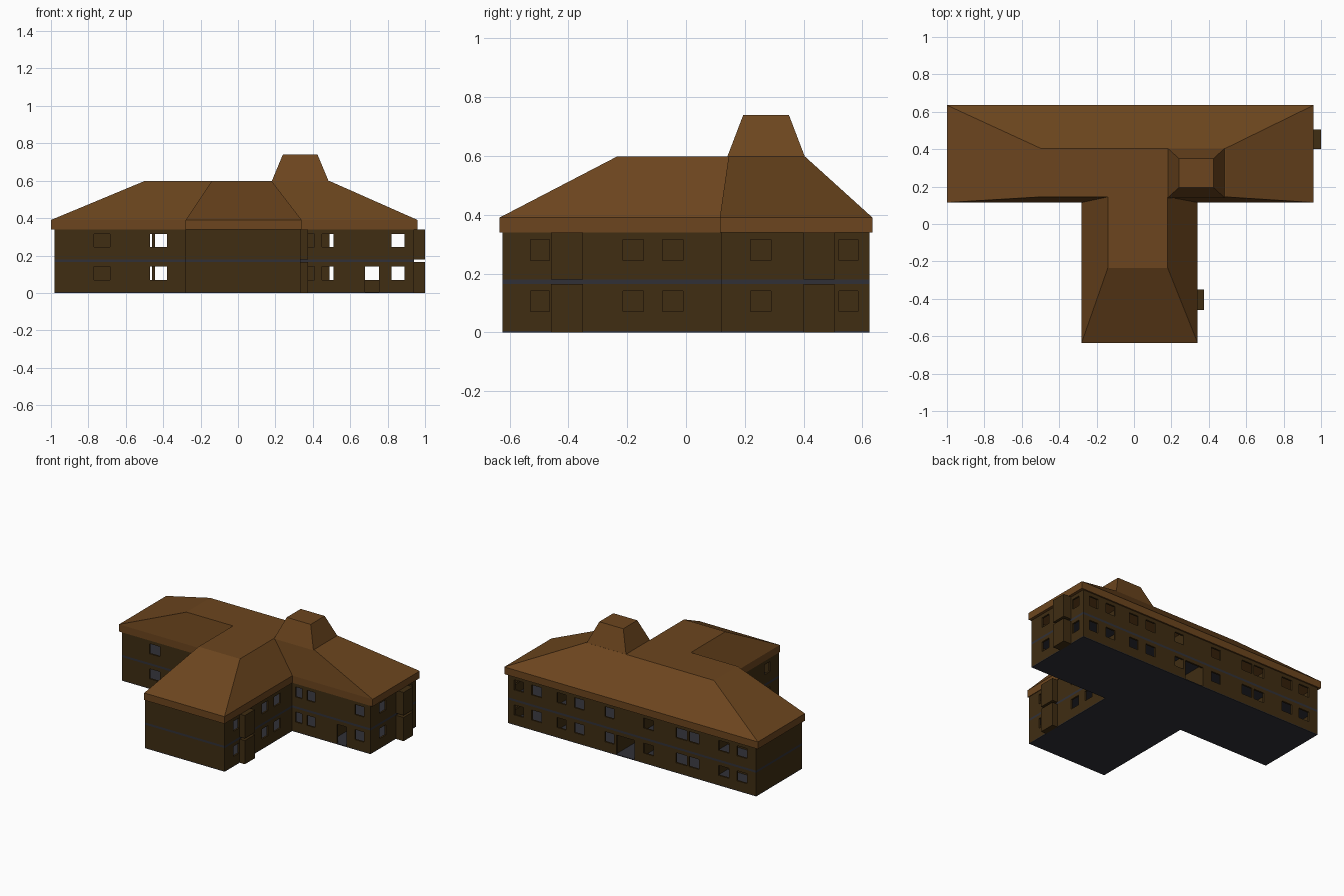
import bpy, bmesh

if "Cube" in bpy.data.objects:
    bpy.data.objects.remove(bpy.data.objects["Cube"])


def material(name, rgb):
    m = bpy.data.materials.new(name)
    m.diffuse_color = (*rgb, 1)
    m.use_nodes = True
    m.node_tree.nodes["Principled BSDF"].inputs["Base Color"].default_value = m.diffuse_color
    return m


ROOF = material("roof_brown", (0.15, 0.06, 0.013))
WALL = material("wall_brown", (0.05, 0.026, 0.006))
SLAB = material("slab_grey", (0.03, 0.03, 0.038))


def finish(name, bm, mat):
    me = bpy.data.meshes.new(name)
    bm.to_mesh(me)
    bm.free()
    ob = bpy.data.objects.new(name, me)
    bpy.context.collection.objects.link(ob)
    me.materials.append(mat)
    return ob


def loft(name, rings, mat):
    """Closed solid through (outline, z) rings with the same point count."""
    bm = bmesh.new()
    loops = [[bm.verts.new((x, y, z)) for x, y in pts] for pts, z in rings]
    n = len(loops[0])
    for a, b in zip(loops, loops[1:]):
        for i in range(n):
            j = (i + 1) % n
            bm.faces.new((a[i], a[j], b[j], b[i]))
    bm.faces.new(loops[0][::-1])
    bm.faces.new(loops[-1])
    return finish(name, bm, mat)


def rect(x0, x1, y0, y1):
    return [(x0, y0), (x1, y0), (x1, y1), (x0, y1)]


def tee(x0, x1, w0, w1, front, inner, back):
    """T-shaped outline, counter-clockwise from above."""
    return [(x0, inner), (w0, inner), (w0, front), (w1, front),
            (w1, inner), (x1, inner), (x1, back), (x0, back)]


def wall_shell(name, outline, openings, z0, z1, sill, head, floor_z):
    """Wall strip round the outline, window/door cells left out, then thickened."""
    bm = bmesh.new()
    zs = [z0, floor_z + sill, floor_z + head, z1]
    cols, spans = [], []
    for i, p in enumerate(outline):
        q = outline[(i + 1) % len(outline)]
        ax = 0 if abs(q[0] - p[0]) > abs(q[1] - p[1]) else 1
        cuts = {p[ax]}
        for a, b, kind in openings.get(i, []):
            cuts |= {a, b}
        for c in sorted(cuts, reverse=q[ax] < p[ax]):
            pt = [p[0], p[1]]
            pt[ax] = c
            cols.append([bm.verts.new((*pt, z)) for z in zs])
            spans.append((i, ax))
    n = len(cols)
    for k in range(n):
        a, b = cols[k], cols[(k + 1) % n]
        edge, ax = spans[k]
        mid = (a[0].co[ax] + b[0].co[ax]) / 2
        hit = [kind for s, e, kind in openings.get(edge, []) if s < mid < e]
        for r in range(3):
            if hit and (r == 1 or (r == 0 and hit[0] == "door")):
                continue
            bm.faces.new((a[r], b[r], b[r + 1], a[r + 1]))
    ob = finish(name, bm, WALL)
    mod = ob.modifiers.new("thickness", "SOLIDIFY")
    mod.thickness, mod.offset, mod.use_even_offset = 0.012, -1, True


# Window and door spans on each wall of the T
PLAN = tee(-0.98, 0.94, -0.28, 0.335, -0.625, 0.12, 0.625)
WINDOWS = {
    0: [(-0.77, -0.685), (-0.47, -0.38)],
    1: [(-0.53, -0.465), (-0.215, -0.145), (-0.08, -0.01)],
    3: [(-0.53, -0.465), (-0.215, -0.145), (-0.08, -0.01)],
    4: [(0.36, 0.41), (0.45, 0.51), (0.82, 0.89)],
    5: [(0.22, 0.29), (0.52, 0.585)],
    6: [(0.82, 0.89), (0.68, 0.755), (0.49, 0.56), (0.35, 0.425),
        (0.12, 0.19), (-0.185, -0.11), (-0.445, -0.36),
        (-0.54, -0.46), (-0.77, -0.69), (-0.91, -0.83)],
}
upper = {i: [(a, b, "window") for a, b in w] for i, w in WINDOWS.items()}
lower = {i: list(w) for i, w in upper.items()}
lower[4].append((0.68, 0.755, "door"))
lower[6].append((-0.04, 0.10, "door"))

# Floors and outer walls
loft("ground_floor", [(PLAN, 0), (PLAN, 0.005)], SLAB)
loft("upper_floor", [(PLAN, 0.165), (PLAN, 0.18)], SLAB)
wall_shell("lower_walls", PLAN, lower, 0.005, 0.165, 0.07, 0.14, 0)
wall_shell("upper_walls", PLAN, upper, 0.18, 0.34, 0.07, 0.14, 0.175)

# Inner partitions and side bays, one per storey
PARTITIONS = [(-0.055, -0.045, -0.61, 0.61), (0.105, 0.115, -0.61, 0.61),
              (-0.605, -0.595, 0.135, 0.61), (0.615, 0.625, 0.135, 0.61),
              (-0.965, -0.61, 0.395, 0.405), (0.12, 0.44, 0.375, 0.385)]
BAYS = [(0.335, 0.375, -0.46, -0.35), (0.94, 1.0, 0.40, 0.505)]
for storey, z0, z1 in (("lower", 0.005, 0.165), ("upper", 0.18, 0.34)):
    for i, p in enumerate(PARTITIONS):
        loft(f"{storey}_partition_{i + 1}", [(rect(*p), z0), (rect(*p), z1)], WALL)
    for i, p in enumerate(BAYS):
        zb = 0 if storey == "lower" else z0
        loft(f"{storey}_bay_{i + 1}", [(rect(*p), zb), (rect(*p), z1)], WALL)

# Roof: fascia, slopes and flat top in one T-shaped loft
EAVE = tee(-1.0, 0.96, -0.28, 0.34, -0.635, 0.115, 0.635)
TOP = tee(-0.5, 0.49, -0.14, 0.18, -0.235, 0.145, 0.405)
loft("roof", [(EAVE, 0.34), (EAVE, 0.39), (TOP, 0.598)], ROOF)

# Raised roof block
loft("roof_turret", [(rect(0.18, 0.485, 0.14, 0.405), 0.596),
                     (rect(0.24, 0.425, 0.195, 0.35), 0.74)], ROOF)
